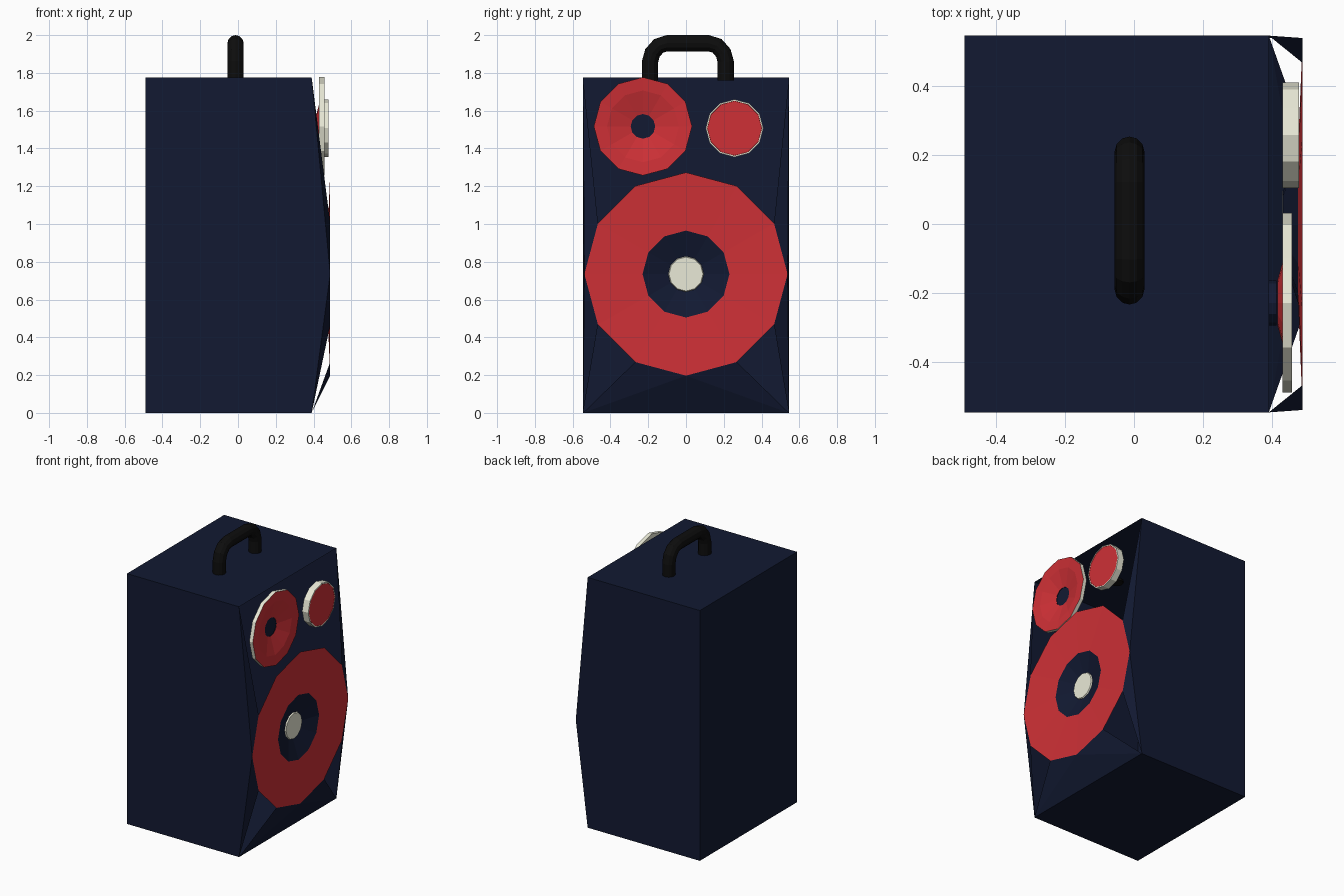
import bpy, bmesh, math
from mathutils import Vector

if "Cube" in bpy.data.objects:
    bpy.data.objects.remove(bpy.data.objects["Cube"])


def material(name, rgb):
    m = bpy.data.materials.new(name)
    m.diffuse_color = (*rgb, 1)
    m.use_nodes = True
    m.node_tree.nodes["Principled BSDF"].inputs["Base Color"].default_value = m.diffuse_color
    return m


NAVY = material("navy", (0.006, 0.010, 0.032))
RED = material("red", (0.62, 0.030, 0.037))
CREAM = material("cream", (0.82, 0.82, 0.68))
BLACK = material("black", (0.004, 0.004, 0.004))


def finish(name, bm, mat, recalc=True):
    if recalc:
        bmesh.ops.recalc_face_normals(bm, faces=bm.faces)
    me = bpy.data.meshes.new(name)
    bm.to_mesh(me)
    bm.free()
    me.materials.append(mat)
    ob = bpy.data.objects.new(name, me)
    bpy.context.collection.objects.link(ob)
    return ob


def lathe(name, y, z, profile, mat, n=12, cap=False):
    """Revolve (radius, x) points about an axis along x; cap closes the last ring."""
    bm = bmesh.new()
    rings = [[bm.verts.new((x, y + r * math.sin(2 * math.pi * k / n),
                            z + r * math.cos(2 * math.pi * k / n)))
              for k in range(n)] for r, x in profile]
    for a, b in zip(rings, rings[1:]):
        for k in range(n):
            j = (k + 1) % n
            bm.faces.new((a[k], b[k], b[j], a[j]))
    if cap:
        bm.faces.new(rings[-1][::-1])
    return finish(name, bm, mat, recalc=False)


# cabinet: box with bulged sides, lower apron and side slivers around the woofer
WZ, WR, WX = 0.735, 0.538, 0.488
XB, XF, HW, H = -0.49, 0.39, 0.545, 1.775
bm = bmesh.new()
rim = [bm.verts.new((WX, WR * math.sin(k * math.pi / 6), WZ + WR * math.cos(k * math.pi / 6)))
       for k in range(12)]
c = {(x, s, z): bm.verts.new((x, s * HW, z)) for x in (XB, XF) for s in (-1, 1) for z in (0, H)}
for s, mid, up, low in ((1, 3, 2, 4), (-1, 9, 10, 8)):
    bm.faces.new((c[XB, s, 0], c[XF, s, 0], rim[mid], c[XF, s, H], c[XB, s, H]))
    bm.faces.new((c[XF, s, H], rim[mid], rim[up]))
    bm.faces.new((c[XF, s, 0], rim[mid], rim[low]))
    bm.faces.new((c[XF, s, 0], rim[5 if s > 0 else 7], rim[6]))
bm.faces.new((c[XF, -1, 0], c[XF, 1, 0], rim[6]))
for z in (0, H):
    bm.faces.new([c[k] for k in ((XB, -1, z), (XF, -1, z), (XF, 1, z), (XB, 1, z))])
bm.faces.new([c[k] for k in ((XB, -1, 0), (XB, 1, 0), (XB, 1, H), (XB, -1, H))])
for v in [v for v in bm.verts if not v.link_faces]:
    bm.verts.remove(v)
finish("cabinet", bm, NAVY)

# woofer
lathe("woofer_ring", 0, WZ, [(WR, WX), (0.23, 0.475)], RED)
lathe("woofer_cone", 0, WZ, [(0.23, 0.475), (0.09, 0.43)], NAVY)
lathe("woofer_cap", 0, WZ, [(0.095, 0.43), (0.09, 0.44)], CREAM, cap=True)

# midrange driver
MY, MZ = -0.228, 1.517
lathe("midrange_rim", MY, MZ, [(0.2, 0.43), (0.26, 0.43), (0.26, 0.457)], CREAM)
lathe("midrange_cone", MY, MZ, [(0.26, 0.457), (0.19, 0.45), (0.065, 0.415)], RED)
lathe("midrange_core", MY, MZ, [(0.065, 0.39), (0.065, 0.413)], NAVY, cap=True)

# tweeter
TY, TZ = 0.257, 1.507
lathe("tweeter_rim", TY, TZ, [(0.1, 0.43), (0.153, 0.43), (0.153, 0.478), (0.145, 0.478)], CREAM)
lathe("tweeter_face", TY, TZ, [(0.145, 0.478), (0.144, 0.477)], RED, cap=True)

# handle: half path mirrored, swept with a round section
half = [(0.2, 1.76), (0.2, 1.86), (0.188, 1.905), (0.155, 1.943), (0.11, 1.957)]
path = [Vector((-0.013, 0.01 + y, z)) for y, z in half]
path += [Vector((-0.013, 0.01 - y, z)) for y, z in reversed(half)]
bm = bmesh.new()
rings, R, N = [], 0.043, 12
for i, p in enumerate(path):
    t = (path[min(i + 1, len(path) - 1)] - path[max(i - 1, 0)]).normalized()
    side = Vector((1, 0, 0))
    up = t.cross(side)
    rings.append([bm.verts.new(p + R * (math.cos(a) * side + math.sin(a) * up))
                  for a in (2 * math.pi * k / N for k in range(N))])
for a, b in zip(rings, rings[1:]):
    for k in range(N):
        j = (k + 1) % N
        bm.faces.new((a[k], a[j], b[j], b[k]))
bm.faces.new(rings[0])
bm.faces.new(rings[-1])
finish("handle", bm, BLACK)
